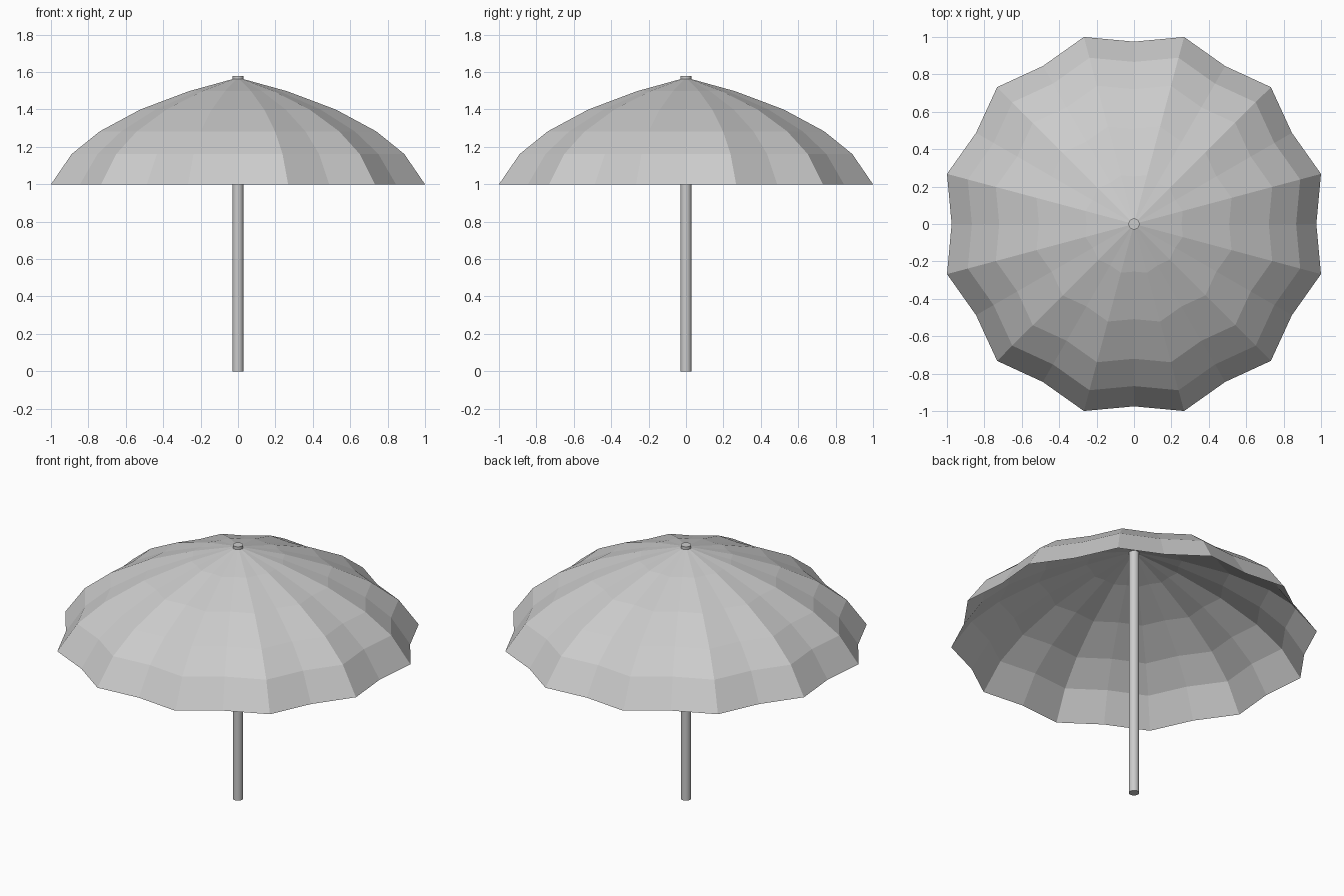
import bpy, bmesh
from math import sin, cos, radians

if "Cube" in bpy.data.objects:
    bpy.data.objects.remove(bpy.data.objects["Cube"])

# Canopy: 12 ribs with panels pulled inward between them
rib_profile = [(0.27, 1.498), (0.54, 1.4), (0.765, 1.283), (0.92, 1.162), (1.035, 1.0)]
SAG = 0.942
SEGMENTS = 24

bm = bmesh.new()
apex = bm.verts.new((0, 0, 1.57))
rings = []
for radius, z in rib_profile:
    ring = []
    for i in range(SEGMENTS):
        a = radians(15 * i)
        r = radius if i % 2 else radius * SAG
        ring.append(bm.verts.new((r * cos(a), r * sin(a), z)))
    rings.append(ring)

for i in range(SEGMENTS):
    j = (i + 1) % SEGMENTS
    bm.faces.new((apex, rings[0][i], rings[0][j]))
    for upper, lower in zip(rings, rings[1:]):
        bm.faces.new((upper[i], lower[i], lower[j], upper[j]))

mesh = bpy.data.meshes.new("canopy")
bm.to_mesh(mesh)
bm.free()
canopy = bpy.data.objects.new("canopy", mesh)
bpy.context.collection.objects.link(canopy)

# Pole: runs through the apex and pokes out on top
POLE_TOP = 1.58
bpy.ops.mesh.primitive_cylinder_add(vertices=32, radius=0.029, depth=POLE_TOP,
                                    location=(0, 0, POLE_TOP / 2))
pole = bpy.context.object
pole.name = "pole"
bpy.ops.object.shade_smooth_by_angle()
